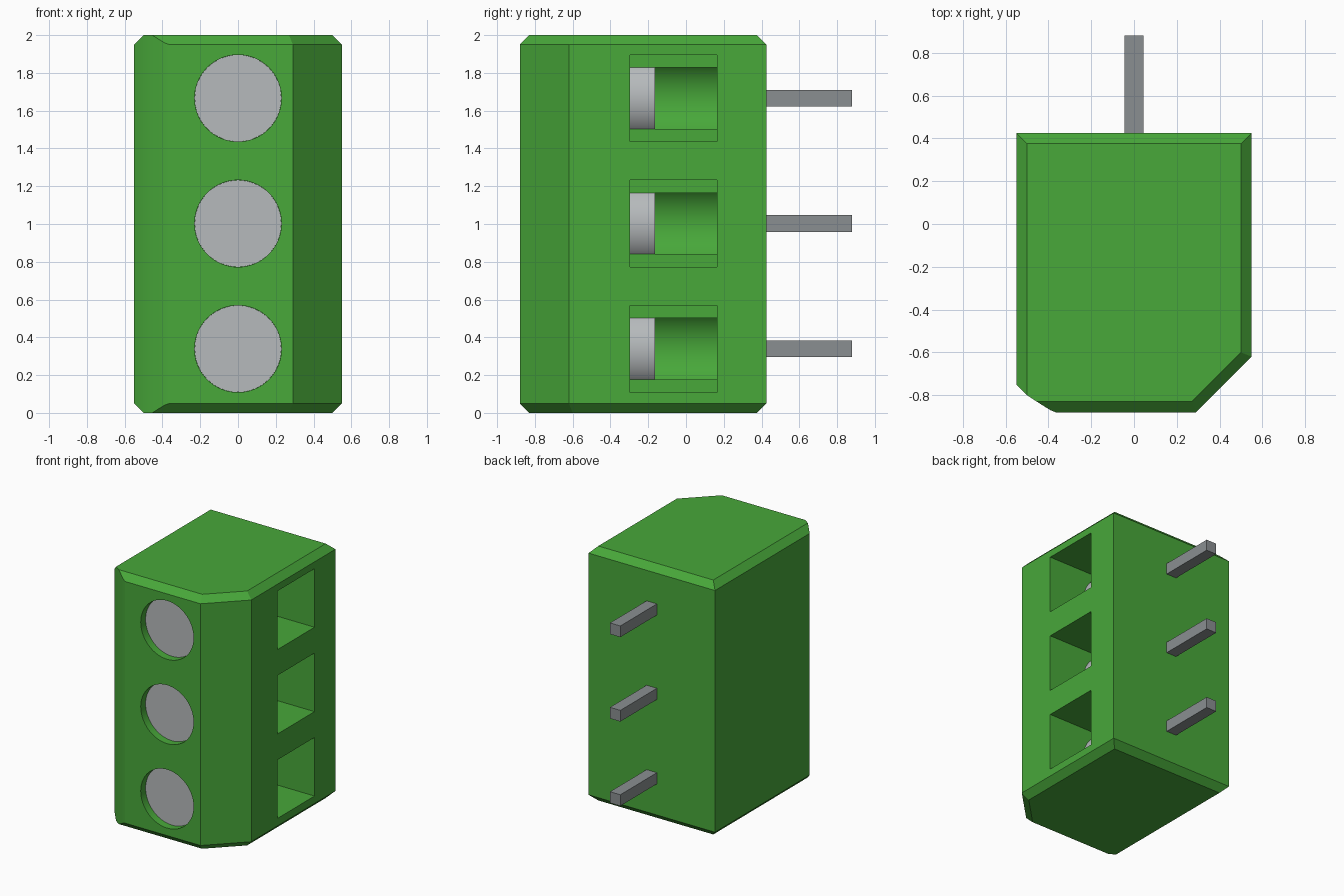
import bpy, bmesh, math
from mathutils import Matrix

cube = bpy.data.objects.get("Cube")
if cube:
    bpy.data.objects.remove(cube, do_unlink=True)


def material(name, rgb):
    m = bpy.data.materials.new(name)
    m.use_nodes = True
    m.diffuse_color = (*rgb, 1)
    m.node_tree.nodes["Principled BSDF"].inputs["Base Color"].default_value = (*rgb, 1)
    return m


GREEN = material("green plastic", (0.065, 0.392, 0.042))
STEEL = material("light screw metal", (0.468, 0.491, 0.503))
PIN = material("dark pin metal", (0.254, 0.275, 0.283))


def add_object(name, bm, mat):
    bmesh.ops.recalc_face_normals(bm, faces=bm.faces)
    me = bpy.data.meshes.new(name)
    bm.to_mesh(me)
    bm.free()
    me.materials.append(mat)
    ob = bpy.data.objects.new(name, me)
    bpy.context.collection.objects.link(ob)
    return ob


def box(name, lo, hi, mat):
    bm = bmesh.new()
    bmesh.ops.create_cube(bm, size=1)
    for v in bm.verts:
        v.co = [lo[i] + (v.co[i] + 0.5) * (hi[i] - lo[i]) for i in range(3)]
    return add_object(name, bm, mat)


def cylinder_y(name, z, radius, y0, y1, mat):
    bm = bmesh.new()
    bmesh.ops.create_cone(bm, cap_ends=True, segments=64, radius1=radius, radius2=radius,
                          depth=y1 - y0,
                          matrix=Matrix.Translation((0, (y0 + y1) / 2, z))
                          @ Matrix.Rotation(math.pi / 2, 4, 'X'))
    return add_object(name, bm, mat)


def smooth(ob):
    bpy.ops.object.select_all(action='DESELECT')
    ob.select_set(True)
    bpy.context.view_layer.objects.active = ob
    bpy.ops.object.shade_smooth_by_angle(angle=math.radians(20))


# Housing: convex block with bevelled ends, one wide chamfer and one rounded corner
# (x, y, distance from the end)
half = [(-0.5, 0.375, 0), (0.5, 0.375, 0), (0.5, -0.6, 0), (0.27, -0.83, 0),
        (-0.454, -0.83, 0), (-0.5, -0.8, 0),
        (-0.41, -0.858, 0.028), (-0.388, -0.871, 0.041), (-0.365, -0.88, 0.05),
        (0.29, -0.88, 0.05), (0.55, -0.62, 0.05), (0.55, 0.425, 0.05),
        (-0.55, 0.425, 0.05), (-0.55, -0.75, 0.05)]
bm = bmesh.new()
for x, y, d in half:
    bm.verts.new((x, y, d))
    bm.verts.new((x, y, 2 - d))
bmesh.ops.convex_hull(bm, input=bm.verts)
bmesh.ops.dissolve_limit(bm, angle_limit=math.radians(0.3), verts=bm.verts, edges=bm.edges)
housing = add_object("housing", bm, GREEN)


def cut(cutter):
    mod = housing.modifiers.new("cut", 'BOOLEAN')
    mod.operation = 'DIFFERENCE'
    mod.solver = 'EXACT'
    mod.object = cutter
    bpy.context.view_layer.objects.active = housing
    bpy.ops.object.modifier_apply(modifier=mod.name)
    bpy.data.objects.remove(cutter, do_unlink=True)


# Three terminals: screw bore, wire opening, screw and solder pin
for i in range(3):
    z = 0.339 + 0.6635 * i
    cut(cylinder_y("bore_cutter", z, 0.23, -1.0, 0.165, GREEN))
    cut(box("opening_cutter", (0.163, -0.297, z - 0.23), (0.7, 0.165, z + 0.23), GREEN))
    smooth(cylinder_y(f"screw_{i + 1}", z, 0.2295, -0.82, -0.165, STEEL))
    box(f"pin_{i + 1}", (-0.045, 0.42, z - 0.044), (0.045, 0.88, z + 0.044), PIN)

smooth(housing)
